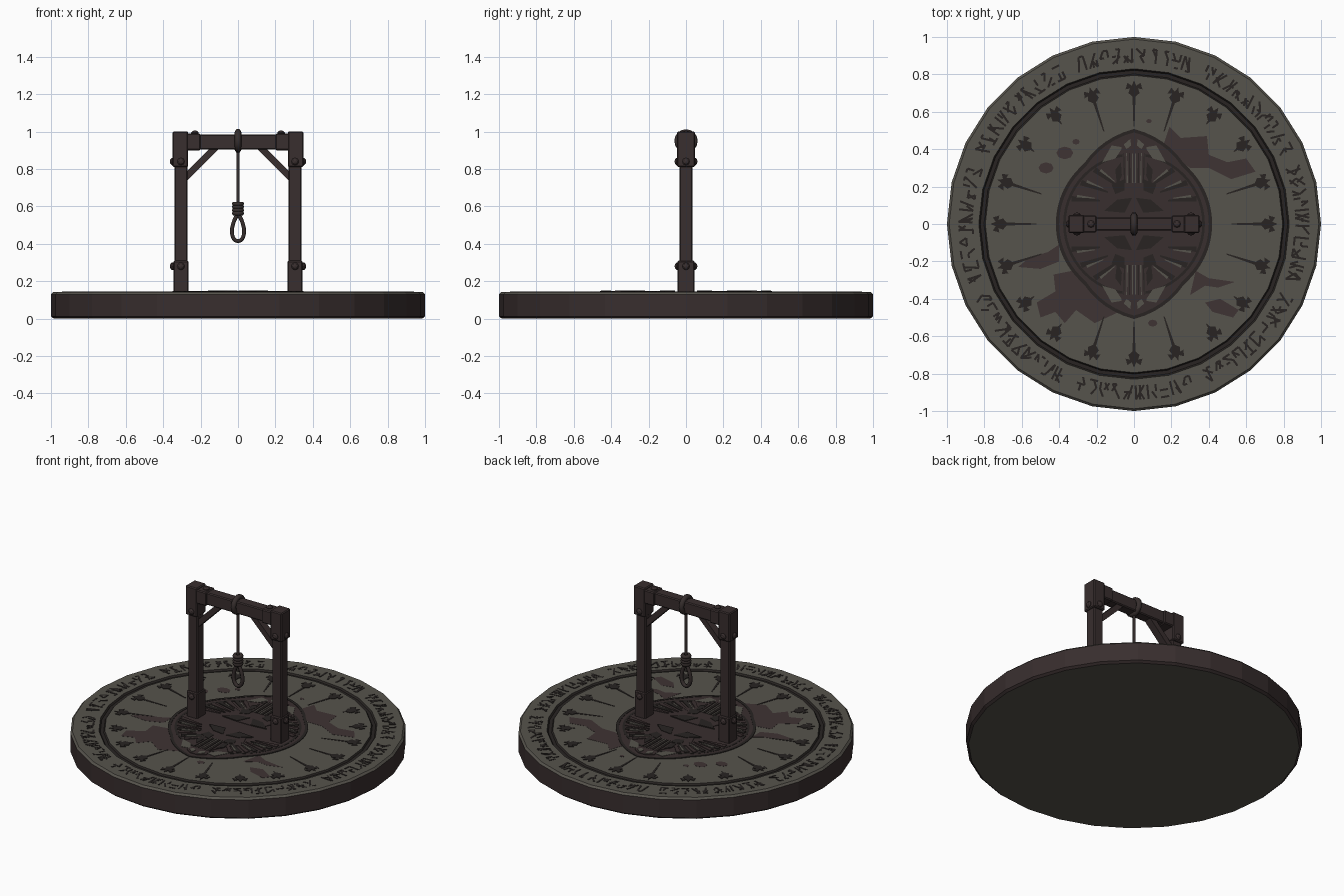
import bpy, bmesh, math, random
from mathutils import Matrix, Vector

if "Cube" in bpy.data.objects:
    bpy.data.objects.remove(bpy.data.objects["Cube"])
random.seed(4)

def srgb(r, g, b):
    return tuple(((c / 255 + 0.055) / 1.055) ** 2.4 if c > 10 else c / 3294 for c in (r, g, b)) + (1,)

def material(name, *c):
    m = bpy.data.materials.new(name)
    m.diffuse_color = srgb(*c)
    m.use_nodes = True
    m.node_tree.nodes["Principled BSDF"].inputs["Base Color"].default_value = m.diffuse_color
    return m

STONE = material("grey stone", 86, 83, 76)
WOOD = material("dark brown wood", 56, 46, 46)
DARK = material("carved shadow", 40, 36, 34)
STAIN = material("dried stain", 62, 51, 51)
ROPE = material("dark rope", 54, 46, 45)
TOP = 0.142

def finish(name, bm, *mats):
    bmesh.ops.recalc_face_normals(bm, faces=bm.faces)
    me = bpy.data.meshes.new(name)
    bm.to_mesh(me)
    bm.free()
    for m in mats:
        me.materials.append(m)
    ob = bpy.data.objects.new(name, me)
    bpy.context.collection.objects.link(ob)
    return ob

def plate(bm, pts, h, mi=0):
    """Thin flat plate standing h above the slab top."""
    lo = [bm.verts.new((x, y, TOP - 0.002)) for x, y in pts]
    hi = [bm.verts.new((x, y, TOP + h)) for x, y in pts]
    n = len(pts)
    fs = [bm.faces.new(hi)] + [bm.faces.new((lo[i], lo[(i + 1) % n], hi[(i + 1) % n], hi[i])) for i in range(n)]
    for f in fs:
        f.material_index = mi

def stroke(bm, a, b, w, h, mi=0, w2=None):
    a, b = Vector(a), Vector(b)
    d = (b - a).normalized()
    n = Vector((-d.y, d.x)) / 2
    w2 = w if w2 is None else w2
    plate(bm, [a + n * w, a - n * w, b - n * w2, b + n * w2], h, mi)

def ring(bm, rad, w, h, n=56, mi=0):
    """Flat ring whose radius follows a function of the angle."""
    for i in range(n):
        q = []
        for k, off in ((i, 0), (i + 1, 0), (i + 1, w), (i, w)):
            t = math.tau * k / n
            r = rad(t) + off
            q.append((r * math.cos(t), r * math.sin(t)))
        plate(bm, q, h, mi)

def polar(r, t, side=0):
    return (r * math.cos(t) - side * math.sin(t), r * math.sin(t) + side * math.cos(t))

# round slab: turned profile with 28 sides and a cut groove
prof = [(0, 0), (0.985, 0), (1, 0.012), (1, 0.13), (0.988, TOP), (0.83, TOP), (0.822, 0.132),
        (0.802, 0.132), (0.795, TOP), (0, TOP)]
pmat = [0, 1, 1, 0, 0, 2, 2, 2, 0]
bm = bmesh.new()
N = 28
def slab_vert(r, z, k):
    t = math.tau * k / N
    return bm.verts.new((r * math.cos(t), r * math.sin(t), z))
loops = [[slab_vert(r, z, k) for k in range(N)] if r else [slab_vert(0, z, 0)] * N for r, z in prof]
for j in range(len(prof) - 1):
    for k in range(N):
        q = [loops[j][k], loops[j][(k + 1) % N], loops[j + 1][(k + 1) % N], loops[j + 1][k]]
        bm.faces.new(list(dict.fromkeys(q))).material_index = pmat[j]
finish("round_slab", bm, STONE, WOOD, DARK)

# band of abstract chisel marks around the rim
bm = bmesh.new()
for g in range(88):
    if g % 11 == 5:
        continue
    t0 = math.tau * (g + 0.5) / 88
    nodes = [(r, s) for r in (0.862, 0.9, 0.938) for s in (-0.022, 0.0, 0.022)]
    for _ in range(4):
        a, b = random.sample(nodes, 2)
        stroke(bm, polar(a[0], t0, a[1]), polar(b[0], t0, b[1]), 0.011, 0.002)
finish("rim_chisel_marks", bm, DARK)

# twenty carved maces pointing outward
bm = bmesh.new()
for i in range(20):
    t = math.tau * i / 20
    inner = 0.66 if i % 5 in (2, 3) else 0.52
    stroke(bm, polar(inner, t), polar(0.71, t), 0.006, 0.002, 0, 0.018)
    plate(bm, [polar(r, t, s) for r, s in ((0.675, 0), (0.70, 0.03), (0.725, 0.022), (0.72, 0.045), (0.755, 0.035),
          (0.74, 0.012), (0.768, 0), (0.74, -0.012), (0.755, -0.035), (0.72, -0.045), (0.725, -0.022),
          (0.70, -0.03))], 0.003)
finish("carved_maces", bm, DARK)

# stains spilled over the slab
bm = bmesh.new()
for pts in ([(0.15, 0.4), (0.19, 0.52), (0.25, 0.46), (0.39, 0.47), (0.4, 0.37), (0.5, 0.33), (0.6, 0.35),
             (0.65, 0.28), (0.52, 0.24), (0.4, 0.3), (0.3, 0.3)],
            [(-0.33, -0.25), (-0.43, -0.27), (-0.42, -0.36), (-0.52, -0.42), (-0.5, -0.5), (-0.42, -0.47),
             (-0.37, -0.53), (-0.31, -0.46), (-0.21, -0.53), (-0.08, -0.47), (-0.2, -0.3)],
            [(-0.4, -0.11), (-0.46, -0.15), (-0.56, -0.18), (-0.62, -0.23), (-0.5, -0.24), (-0.4, -0.2)],
            [(0.33, -0.25), (0.4, -0.29), (0.54, -0.31), (0.45, -0.34), (0.38, -0.33), (0.3, -0.38)],
            [(0.38, -0.42), (0.46, -0.4), (0.56, -0.46), (0.53, -0.5), (0.42, -0.47)]):
    plate(bm, pts, 0.001)
for x, y, r in ((-0.37, 0.38, 0.045), (-0.47, 0.3, 0.04), (-0.31, 0.44, 0.02), (0.1, -0.53, 0.025), (0.08, 0.55, 0.015)):
    plate(bm, [(x + r * math.cos(k * 0.785), y + 0.75 * r * math.sin(k * 0.785)) for k in range(8)], 0.001)
finish("stains", bm, STAIN)

# central medallion: pointed frame, brown field, two beast skulls, claws
def peak(t):
    off = min(abs(math.degrees(t) - 90), abs(math.degrees(t) - 270))
    return 0.4 + 0.09 * max(0, 1 - off / 40)
bm = bmesh.new()
plate(bm, [polar(peak(k * math.tau / 56), k * math.tau / 56) for k in range(56)], 0.0018, 1)
ring(bm, peak, 0.018, 0.004, 56, 2)
ring(bm, lambda t: 0.365, 0.014, 0.003, 56, 2)
for sy in (1, -1):
    def both(pts, h, mi):
        for sx in (1, -1):
            plate(bm, [(sx * x, sy * y) for x, y in pts], h, mi)
    # skull face, brow, cheek, eye, nose
    plate(bm, [(x * s, sy * y) for s, seq in ((1, 1), (-1, -1)) for x, y in
          [(0.03, 0.46), (0.07, 0.43), (0.06, 0.36), (0.1, 0.27), (0.17, 0.2), (0.13, 0.1), (0.05, 0.06)][::seq]], 0.005, 1)
    both([(0.06, 0.41), (0.1, 0.35), (0.17, 0.33), (0.12, 0.42)], 0.004, 0)
    both([(0.05, 0.24), (0.12, 0.21), (0.1, 0.16), (0.05, 0.18)], 0.007, 2)
    both([(0.07, 0.33), (0.1, 0.29), (0.09, 0.2), (0.065, 0.26)], 0.007, 2)
    both([(0.02, 0.455), (0.055, 0.425), (0.04, 0.4), (0.015, 0.42)], 0.008, 0)
    both([(0.01, 0.14), (0.09, 0.13), (0.16, 0.07), (0.05, 0.06)], 0.008, 2)
    for sx in (1, -1):
        for k in range(4):   # fangs
            x = 0.008 + 0.014 * k
            stroke(bm, (sx * x, sy * 0.22), (sx * x * 1.1, sy * 0.38), 0.008, 0.008, k % 2 * 2, 0.004)
        for k in range(7):   # claws and their gaps
            t = math.radians(14 + 8 * k)
            a, b = polar(0.36, t), polar(0.22, t + 0.22)
            stroke(bm, (sx * a[0], sy * a[1]), (sx * b[0], sy * b[1]), 0.03, 0.006, 2 if k % 2 else 1, 0.008)
            if k in (1, 3, 5):
                a, b = polar(0.34, t + 0.07), polar(0.25, t + 0.2)
                stroke(bm, (sx * a[0], sy * a[1]), (sx * b[0], sy * b[1]), 0.014, 0.007, 0, 0.004)
finish("skull_medallion", bm, STONE, WOOD, DARK)

# gallows timber
def beam(name, lo, hi, mat=WOOD, bevel=0.006):
    bm = bmesh.new()
    bmesh.ops.create_cube(bm, size=1)
    for v in bm.verts:
        v.co = [lo[i] if v.co[i] < 0 else hi[i] for i in range(3)]
    ob = finish(name, bm, mat)
    mod = ob.modifiers.new("edge", "BEVEL")
    mod.width = bevel
    mod.segments = 1
    return ob

def bolt(name, p, axis):
    bm = bmesh.new()
    bmesh.ops.create_uvsphere(bm, u_segments=8, v_segments=5, radius=0.021)
    bmesh.ops.scale(bm, vec=(1, 1, 0.8), verts=bm.verts)
    bmesh.ops.transform(bm, matrix=Matrix.Translation(p) @ Vector(axis).to_track_quat('Z', 'Y').to_matrix().to_4x4(), verts=bm.verts)
    finish(name, bm, WOOD)

beam("cross_beam", (-0.34, -0.035, 0.905), (0.34, 0.035, 0.985))
for s, side in ((-1, "left"), (1, "right")):
    def sided(part, x0, x1, y, z0, z1):
        a, b = sorted((s * x0, s * x1))
        beam(side + part, (a, -y, z0), (b, y, z1))
    sided("_post", 0.27, 0.34, 0.035, 0.13, 0.99)
    sided("_foot_bracket", 0.265, 0.345, 0.045, 0.13, 0.31)
    sided("_corner_bracket", 0.266, 0.35, 0.048, 0.81, 1.0)
    sided("_beam_bracket", 0.2, 0.3, 0.045, 0.9, 0.99)
    for z in (0.28, 0.84):
        bolt(side + "_outer_bolt", (s * 0.348, 0, z), (s, 0, 0))
        for y in (-0.047, 0.047):
            bolt(side + "_face_bolt", (s * 0.305, y * 0.95, z), (0, y, 0))
    bolt(side + "_top_bolt", (s * 0.23, 0, 0.99), (0, 0, 1))
    # diagonal brace as an extruded profile
    bm = bmesh.new()
    f = [[bm.verts.new((s * x, y, z)) for x, z in ((0.275, 0.735), (0.275, 0.785), (0.15, 0.91), (0.1, 0.91))] for y in (-0.025, 0.025)]
    bm.faces.new(f[0])
    bm.faces.new(f[1])
    for i in range(4):
        j = (i + 1) % 4
        bm.faces.new((f[0][i], f[0][j], f[1][j], f[1][i]))
    finish(side + "_brace", bm, WOOD)

# rope: wrap around the beam, hanging line, coiled knot, loop
def rope(name, pts, radius, cyclic=False):
    cu = bpy.data.curves.new(name, "CURVE")
    cu.dimensions = "3D"
    cu.bevel_depth = radius
    cu.bevel_resolution = 1
    cu.use_fill_caps = True
    sp = cu.splines.new("POLY")
    sp.points.add(len(pts) - 1)
    for p, co in zip(sp.points, pts):
        p.co = (*co, 1)
    sp.use_cyclic_u = cyclic
    cu.materials.append(ROPE)
    ob = bpy.data.objects.new(name, cu)
    bpy.context.collection.objects.link(ob)

circ = [(math.cos(k * math.tau / 16), math.sin(k * math.tau / 16)) for k in range(16)]
rope("beam_wrap", [(0, 0.047 * c, 0.95 + 0.047 * s) for c, s in circ], 0.018, True)
rope("hanging_line", [(0, 0, 0.91), (0, 0, 0.6)], 0.009)
for k in range(4):
    rope("knot_coil", [(0.021 * c, 0.021 * s, 0.563 + 0.017 * k) for c, s in circ], 0.012, True)
rope("rope_loop", [(0.041 * math.sin(t) * math.sin(t / 2) ** 0.8, 0, 0.487 + 0.073 * math.cos(t))
                   for t in (k * math.tau / 20 for k in range(20))], 0.012, True)
